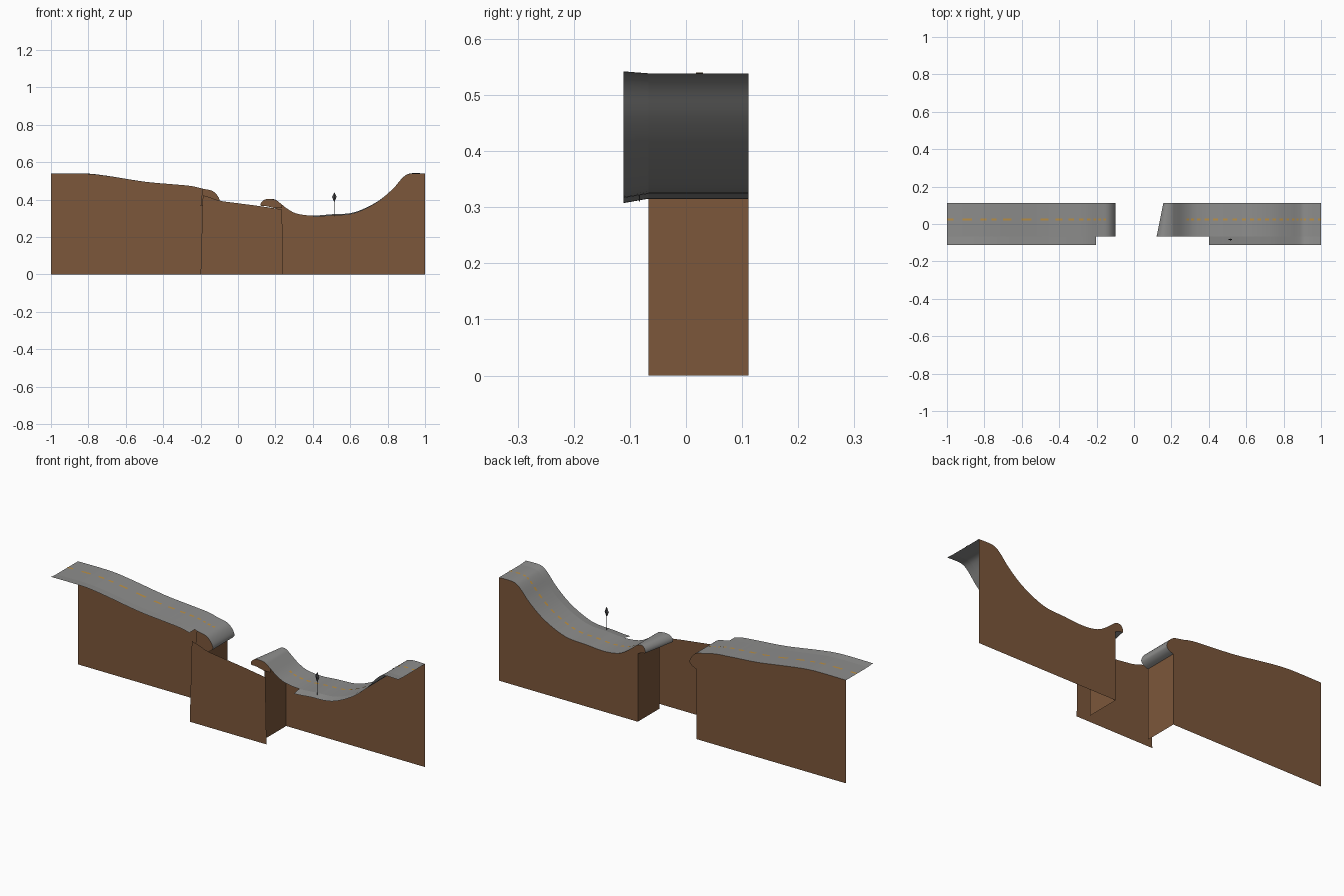
import bpy, bmesh, math
from mathutils import Vector

if "Cube" in bpy.data.objects:
    bpy.data.objects.remove(bpy.data.objects["Cube"])

BACK, INNER, FRONT = 0.111, -0.067, -0.111

def material(name, rgb):
    m = bpy.data.materials.new(name)
    m.diffuse_color = (*rgb, 1)
    m.use_nodes = True
    m.node_tree.nodes["Principled BSDF"].inputs["Base Color"].default_value = m.diffuse_color
    return m

EARTH = material("brown earth", (0.2, 0.095, 0.043))
ROAD = material("grey road", (0.27, 0.27, 0.265))
LINE = material("amber line", (0.5, 0.28, 0.06))
DARK = material("dark metal", (0.06, 0.06, 0.065))

def make(name, verts, faces, mat, smooth=False):
    me = bpy.data.meshes.new(name)
    me.from_pydata([tuple(v) for v in verts], [], faces)
    me.materials.append(mat)
    for p in me.polygons:
        p.use_smooth = smooth
    ob = bpy.data.objects.new(name, me)
    bpy.context.collection.objects.link(ob)
    return ob

def curve(pts, n=4):
    """Smooth the profile through its control points."""
    pts = [Vector(p) for p in pts]
    out = []
    for i in range(len(pts) - 1):
        a, b, c, d = pts[max(i - 1, 0)], pts[i], pts[i + 1], pts[min(i + 2, len(pts) - 1)]
        for k in range(n):
            t = k / n
            out.append(0.5 * (2*b + (c - a)*t + (2*a - 5*b + 4*c - d)*t*t + (3*b - a - 3*c + d)*t**3))
    return out + [pts[-1]]

def loft(name, rows, mat, smooth=True):
    """Skin neighbouring rows of points with quads."""
    n = len(rows[0])
    faces = [(r*n + i, r*n + i + 1, (r+1)*n + i + 1, (r+1)*n + i)
             for r in range(len(rows) - 1) for i in range(n - 1)]
    return make(name, [v for row in rows for v in row], faces, mat, smooth)

# Road profiles (x, z), each listed with rising x apart from the curled end
left = curve([(-1, .537), (-.82, .537), (-.7, .525), (-.5, .495), (-.35, .482), (-.25, .473),
              (-.19, .459), (-.14, .448), (-.112, .425), (-.098, .395), (-.112, .375), (-.137, .365)])
right = curve([(.2, .355), (.175, .365), (.158, .368), (.16, .388), (.175, .403), (.2, .4), (.225, .382),
               (.27, .347), (.32, .324), (.4, .315), (.5, .322), (.6, .328), (.68, .355), (.76, .4),
               (.83, .46), (.88, .515), (.92, .537), (1, .537)])

def at_depth(p, y):
    """Lay a profile point at depth y; the right-hand curl flares forwards."""
    t = (BACK - y) / (BACK - INNER)
    x = p.x - .75 * max(0, .205 - p.x) * t if p.x > .1 else p.x
    return Vector((x, y, p.y))

def lip(p):
    return Vector((p.x, FRONT, p.y + (p.y - .47) * .05))

for side, prof in (("left", left), ("right", right)):
    # Main road strip
    loft(side + "_road", [[at_depth(p, INNER) for p in prof],
                          [at_depth(p, BACK) for p in prof]], ROAD)
    # Narrow front lip, stopping short of the gap
    edge = [p for p in prof if (p.x <= -.195 if side == "left" else p.x >= .385)]
    loft(side + "_road_lip", [[lip(p) for p in edge], [at_depth(p, INNER) for p in edge]], ROAD)
    # Back wall as one outline beneath the road, and the end wall facing the gap
    ends = ((-.137, 0), (-1, 0)) if side == "left" else ((1, 0), (.2, 0))
    outline = [(p.x, BACK, p.y) for p in prof] + [(x, BACK, z) for x, z in ends]
    make(side + "_back_wall", outline, [tuple(range(len(outline)))], EARTH)
    x = -.137 if side == "left" else .2
    z = .365 if side == "left" else .355
    make(side + "_end_wall", [(x, INNER, 0), (x, BACK, 0), (x, BACK, z), (x, INNER, z)],
         [(0, 1, 2, 3) if side == "left" else (3, 2, 1, 0)], EARTH)
    # Earth cap closing the front of the curled end
    cap = [p for p in prof if (p.x >= -.2 if side == "left" else p.x <= .235)]
    pts = [at_depth(p, INNER) for p in cap]
    pts.append(Vector((-.2, INNER, .365)) if side == "left" else Vector((.235, INNER, .355)))
    make(side + "_end_cap", pts, [tuple(reversed(range(len(pts))))], EARTH)

    # Dashed centre line just above the surface
    flat = [p for p in prof if (p.x < -.15 if side == "left" else p.x > .28)]
    verts, faces = [], []
    for i in range(len(flat) - 1):
        a, b = flat[i], flat[i + 1]
        if i % 2:
            continue
        k = len(verts)
        verts += [(a.x, .018, a.y + .002), (b.x, .018, b.y + .002),
                  (b.x, .030, b.y + .002), (a.x, .030, a.y + .002)]
        faces.append((k, k + 1, k + 2, k + 3))
    make(side + "_centre_line", verts, faces, LINE)

# Front panel across the gap
top = [(.235, .348), (.1, .368), (-.08, .391), (-.11, .398), (-.15, .412), (-.188, .424)]
panel = [(-.2, FRONT, 0), (.242, FRONT, 0)] + [(x, FRONT, z) for x, z in top]
make("gap_front_panel", panel, [tuple(range(len(panel)))], EARTH)

# Roadside marker: thin post with a diamond head
bm = bmesh.new()
w = .002
post = bmesh.ops.create_cube(bm, size=1)["verts"]
for v in post:
    v.co = Vector((v.co.x * w, v.co.y * w, .35 + v.co.z * .08))
head = [bm.verts.new(c) for c in ((0, 0, .385), (.012, 0, .415), (0, .005, .415),
                                  (-.012, 0, .415), (0, -.005, .415), (0, 0, .44))]
for i in range(4):
    a, b = head[1 + i], head[1 + (i + 1) % 4]
    bm.faces.new((a, b, head[5]))
    bm.faces.new((b, a, head[0]))
me = bpy.data.meshes.new("marker")
bm.to_mesh(me)
bm.free()
me.materials.append(DARK)
marker = bpy.data.objects.new("roadside_marker", me)
marker.location = (.515, -.083, 0)
bpy.context.collection.objects.link(marker)
